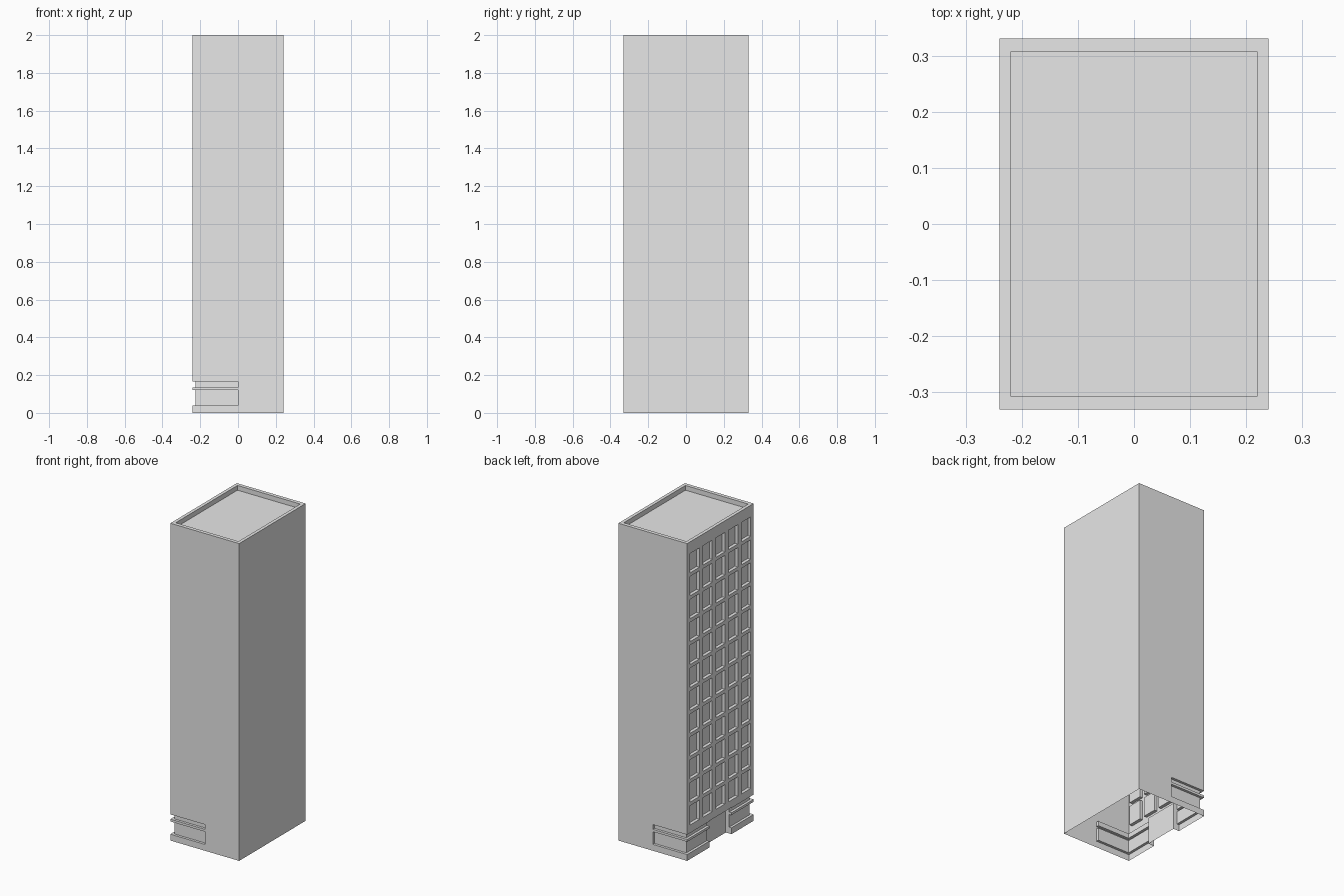
import bpy
import bmesh
from mathutils import Matrix, Vector

cube = bpy.data.objects.get("Cube")
if cube:
    bpy.data.objects.remove(cube, do_unlink=True)

HX, HY, H = 0.24, 0.331, 2.0     # half width, half depth, height
BAND = 0.016                     # depth of the corner bands
PAD = 0.1                        # how far cutters reach outside the walls


def add_box(bm, lo, hi):
    lo, hi = Vector(lo), Vector(hi)
    size = Matrix.Diagonal((*(hi - lo), 1))
    bmesh.ops.create_cube(bm, size=1, matrix=Matrix.Translation((lo + hi) / 2) @ size)


def make_object(name, bm):
    mesh = bpy.data.meshes.new(name)
    bm.to_mesh(mesh)
    bm.free()
    ob = bpy.data.objects.new(name, mesh)
    bpy.context.scene.collection.objects.link(ob)
    return ob


# Wall colour
grey = bpy.data.materials.new("light_grey")
grey.use_nodes = True
grey.diffuse_color = (0.8, 0.8, 0.8, 1)
grey.node_tree.nodes["Principled BSDF"].inputs["Base Color"].default_value = (0.8, 0.8, 0.8, 1)

# Tower block
bm = bmesh.new()
add_box(bm, (-HX, -HY, 0), (HX, HY, H))
tower = make_object("tower_block", bm)
tower.data.materials.append(grey)

cut = bmesh.new()

# Sunken roof behind the parapet
add_box(cut, (-0.219, -0.3075, H - 0.03), (0.219, 0.3075, H + PAD))

# Window grid on the right side
for row in range(12):
    for col in range(-2, 3):
        y, z = col * 0.1275, 0.215 + row * 0.1445
        add_box(cut, (-HX - PAD, y - 0.046, z), (-HX + 0.02, y + 0.046, z + 0.122))

# Entrance recess
add_box(cut, (-HX - PAD, -0.11, -PAD), (-HX + 0.04, 0.11, 0.168))

# Bands wrapping both corners beside the entrance
for low, high in ((0.04, 0.12), (0.135, 0.165)):
    for side in (-1, 1):
        ys = sorted((side * 0.1, side * (HY + PAD)))
        add_box(cut, (-HX - PAD, ys[0], low), (-HX + BAND, ys[1], high))
        ys = sorted((side * (HY - BAND), side * (HY + PAD)))
        add_box(cut, (-HX - PAD, ys[0], low), (0, ys[1], high))

cutter = make_object("recess_cutter", cut)
cutter.hide_render = True
cutter.data.materials.append(grey)

# Cut the recesses
mod = tower.modifiers.new("recesses", "BOOLEAN")
mod.operation = "DIFFERENCE"
mod.solver = "EXACT"
mod.use_self = True
mod.object = cutter
depsgraph = bpy.context.evaluated_depsgraph_get()
result = bpy.data.meshes.new_from_object(tower.evaluated_get(depsgraph))
tower.modifiers.clear()
tower.data = result
bpy.data.objects.remove(cutter, do_unlink=True)

# Open underside
bm = bmesh.new()
bm.from_mesh(tower.data)
under = [f for f in bm.faces if f.calc_center_median().z < 0.001]
bmesh.ops.delete(bm, geom=under, context="FACES")
bm.to_mesh(tower.data)
bm.free()
